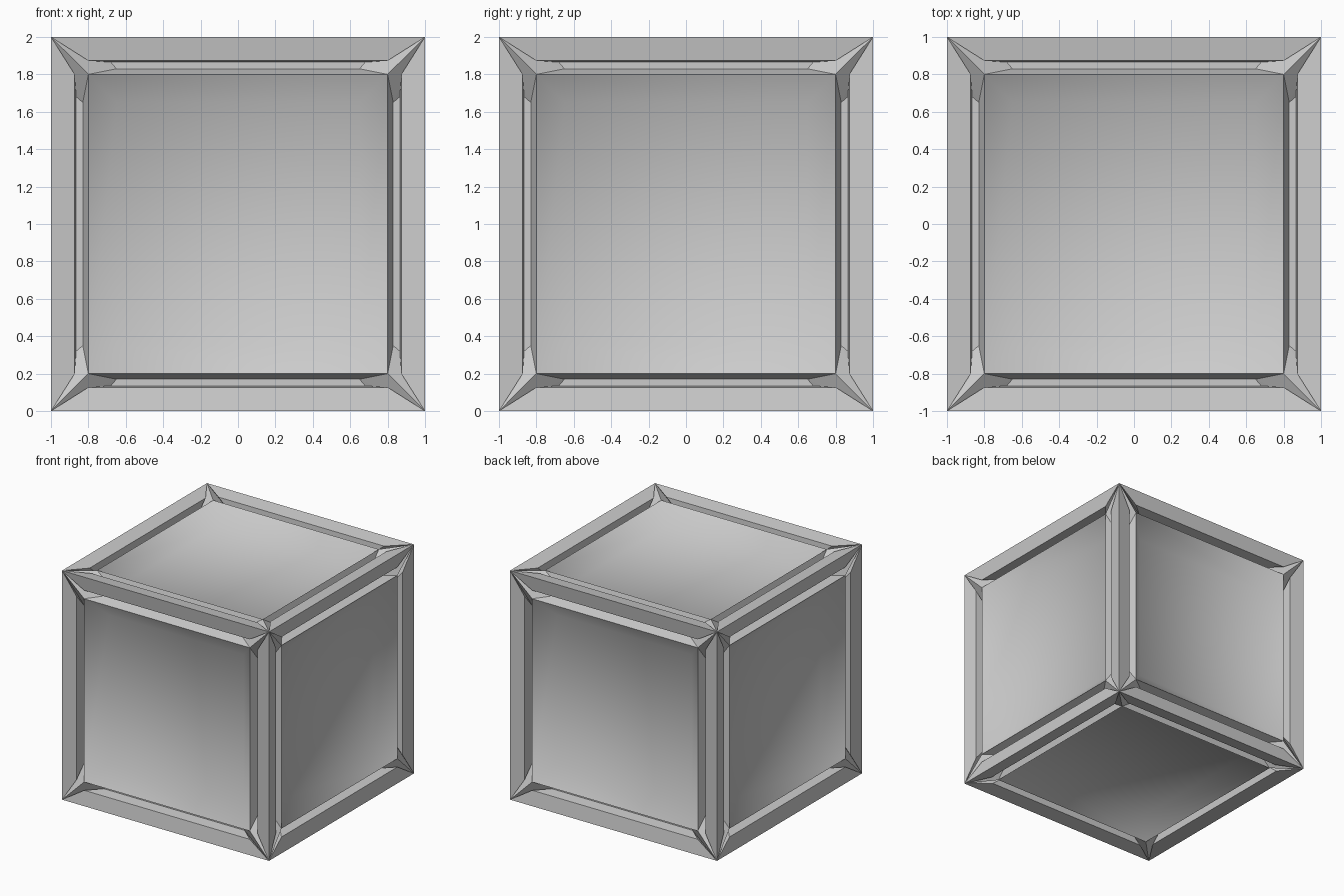
import bpy, bmesh, math
from mathutils import Matrix, Vector

if "Cube" in bpy.data.objects:
    bpy.data.objects.remove(bpy.data.objects["Cube"])

D = -0.12      # groove depth
DISH = -0.15   # panel dish depth

# Key points of one corner of a cube side (u, v, height above the side)
P = {
    "corner": (1, 1, 0),
    "lip":    (.873, .80, -.02),
    "wall":   (.865, .68, D),
    "base":   (.83, .65, D),
    "rim":    (.80, .80, -.02),
    "dish":   (.65, .65, DISH),
}

# Six cube sides
SIDES = [Matrix.Rotation(math.radians(a), 4, 'Z') @ Matrix.Rotation(math.radians(90), 4, 'X')
         for a in (0, 90, 180, 270)]
SIDES += [Matrix(), Matrix.Rotation(math.pi, 4, 'X')]


def pt(name, flip):
    u, v, h = P[name]
    return Vector((u, -v if flip else v, h + 1))


def strip(a, b):
    """Band between two rails, running the whole length of one edge."""
    return [pt(a, False), pt(b, False), pt(b, True), pt(a, True)]


def build(name, strips=(), braces=(), centre=False, smooth=()):
    bm = bmesh.new()

    def add(pts, m, soft=False):
        f = bm.faces.new([bm.verts.new(m @ p) for p in pts])
        f.smooth = soft
        # turn outward relative to the side it sits on
        f.normal_update()
        if f.normal.dot(m.to_3x3() @ Vector((0, 0, 1))) < 0:
            f.normal_flip()

    for side in SIDES:
        for k in range(4):
            m = side @ Matrix.Rotation(k * math.pi / 2, 4, 'Z')
            for s in strips:
                add(strip(*s), m, s in smooth)
            for tri in braces:
                for flip in (False, True):
                    add([pt(n, flip) for n in tri], m)
        if centre:
            g, h = P["dish"][0], 1 + DISH
            add([Vector((x, y, h)) for x, y in ((g, g), (-g, g), (-g, -g), (g, -g))], side, True)
    bmesh.ops.remove_doubles(bm, verts=bm.verts, dist=1e-4)
    bmesh.ops.translate(bm, verts=bm.verts, vec=(0, 0, 1))
    me = bpy.data.meshes.new(name)
    bm.to_mesh(me)
    bm.free()
    ob = bpy.data.objects.new(name, me)
    bpy.context.collection.objects.link(ob)
    return ob


# Outer frame with its inner wall and groove floor
build("frame", strips=[("corner", "lip"), ("lip", "wall"), ("wall", "base")])

# Sloped braces bridging the groove at each corner
build("corner_braces", braces=[("corner", "rim", "base"), ("corner", "base", "wall"),
                               ("corner", "wall", "lip")])

# Dished panels with a raised rim
build("panels", strips=[("base", "rim"), ("rim", "dish")], centre=True,
      smooth=[("rim", "dish")])
